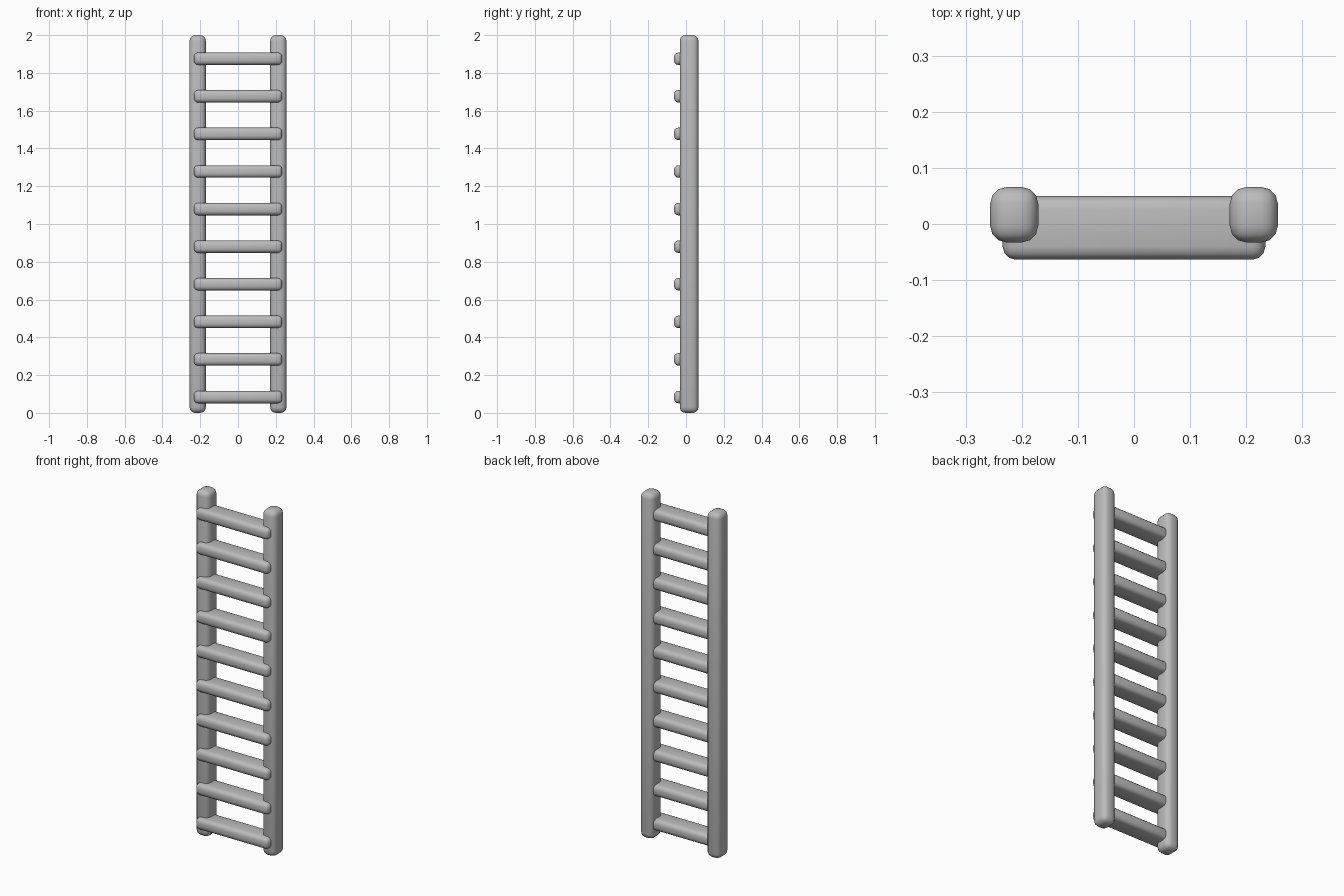
import bpy

if "Cube" in bpy.data.objects:
    bpy.data.objects.remove(bpy.data.objects["Cube"])

grey = bpy.data.materials.new("plain grey")
grey.diffuse_color = (0.5, 0.5, 0.5, 1)
grey.use_nodes = True
grey.node_tree.nodes["Principled BSDF"].inputs["Base Color"].default_value = grey.diffuse_color


def rounded_bar(name, centre, size, radius):
    """Box with rounded edges and smooth shading."""
    bpy.ops.mesh.primitive_cube_add(size=1, location=centre)
    bar = bpy.context.object
    bar.name = name
    bar.scale = size
    bpy.ops.object.transform_apply(location=False, rotation=False, scale=True)
    bevel = bar.modifiers.new("rounding", 'BEVEL')
    bevel.width = radius
    bevel.segments = 3
    bevel.limit_method = 'NONE'
    bpy.ops.object.modifier_apply(modifier=bevel.name)
    bpy.ops.object.shade_smooth_by_angle()
    bar.data.materials.append(grey)
    return bar


# Two upright rails
for side, label in ((-1, "left"), (1, "right")):
    rounded_bar(f"{label}_rail", (side * 0.2135, 0.0165, 1.0),
                (0.086, 0.099, 2.0), 0.03)

# Ten evenly spaced rungs, set slightly forward of the rails
for i in range(10):
    rounded_bar(f"rung_{i + 1}", (0, -0.007, 0.084 + 0.199 * i),
                (0.468, 0.113, 0.066), 0.023)
